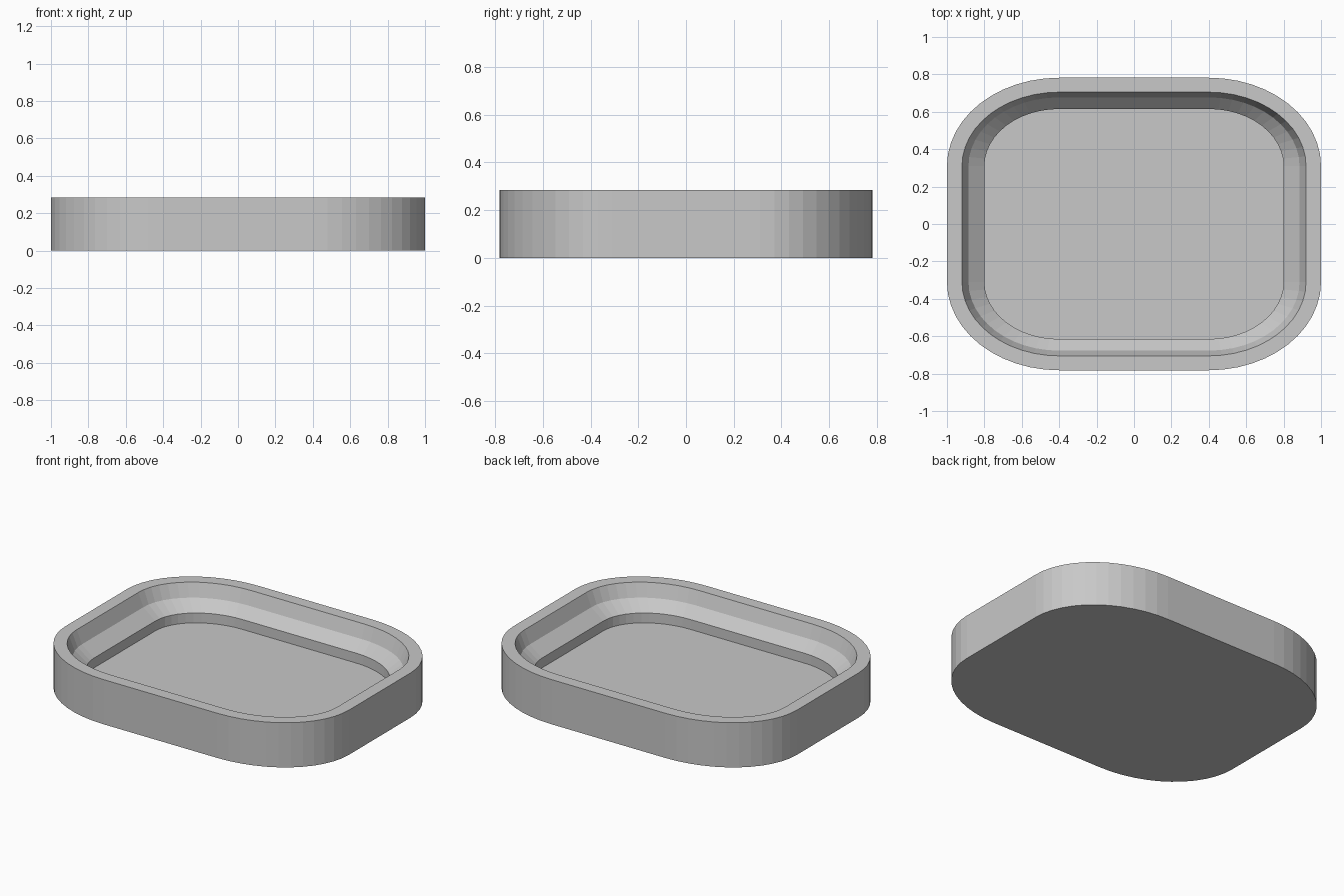
import bpy
import bmesh
from math import sin, cos, pi

if "Cube" in bpy.data.objects:
    bpy.data.objects.remove(bpy.data.objects["Cube"], do_unlink=True)

# Single grey material
GREY = (0.58, 0.58, 0.58, 1)
grey = bpy.data.materials.new("light grey")
grey.use_nodes = True
grey.diffuse_color = GREY
grey.node_tree.nodes["Principled BSDF"].inputs["Base Color"].default_value = GREY

CORNER_X, CORNER_Y = 0.4, 0.31   # centres of the elliptical corners
SEGMENTS = 12                    # facets per corner


def rounded_ring(bm, half_x, half_y, z):
    """Rectangle outline with elliptical corners, counter-clockwise."""
    ring = []
    for quarter, (sx, sy) in enumerate(((1, 1), (-1, 1), (-1, -1), (1, -1))):
        for i in range(SEGMENTS + 1):
            a = (quarter + i / SEGMENTS) * pi / 2
            ring.append(bm.verts.new((
                sx * CORNER_X + (half_x - CORNER_X) * cos(a),
                sy * CORNER_Y + (half_y - CORNER_Y) * sin(a), z)))
    return ring


def bridge(bm, lower, upper):
    n = len(lower)
    for i in range(n):
        j = (i + 1) % n
        bm.faces.new((lower[i], lower[j], upper[j], upper[i]))


# Cross-section from the outer base, over the rim, down to the tray floor
profile = [
    (1.0, 0.782, 0.0),     # outer base
    (1.0, 0.782, 0.285),   # outer rim
    (0.92, 0.705, 0.285),  # inner rim
    (0.885, 0.677, 0.2),   # steep upper slope
    (0.8, 0.615, 0.135),   # shallow lower slope
    (0.8, 0.615, 0.072),   # floor edge
]

bm = bmesh.new()
rings = [rounded_ring(bm, *p) for p in profile]
for lower, upper in zip(rings, rings[1:]):
    bridge(bm, lower, upper)
bm.faces.new(rings[0][::-1])   # underside
bm.faces.new(rings[-1])        # tray floor
bmesh.ops.recalc_face_normals(bm, faces=bm.faces)

mesh = bpy.data.meshes.new("tray")
bm.to_mesh(mesh)
bm.free()
mesh.materials.append(grey)
tray = bpy.data.objects.new("tray", mesh)
bpy.context.collection.objects.link(tray)
